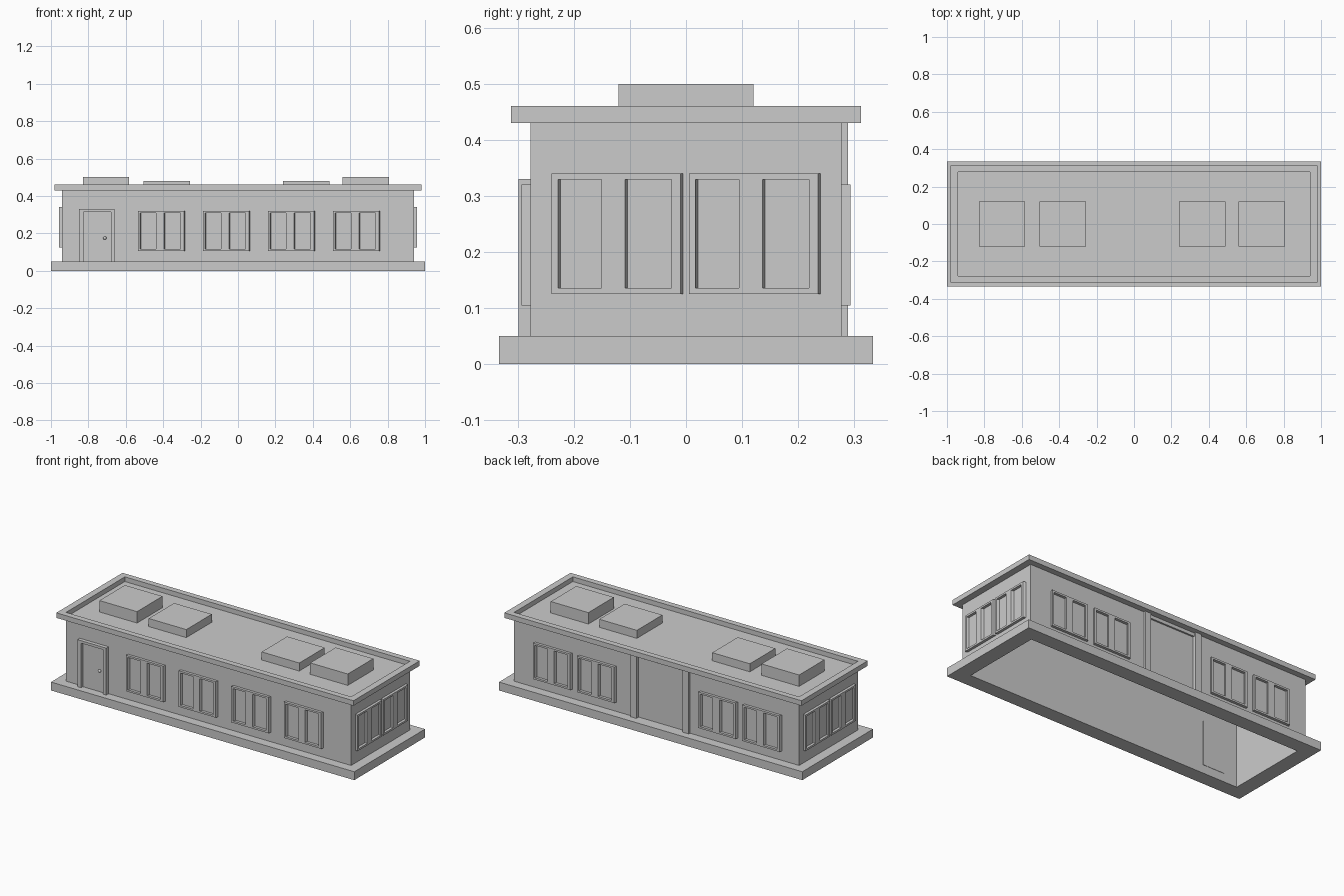
import bpy, bmesh
from math import radians
from mathutils import Matrix, Vector

cube = bpy.data.objects.get("Cube")
if cube:
    bpy.data.objects.remove(cube, do_unlink=True)

grey = bpy.data.materials.new("plain grey")
grey.use_nodes = True
colour = (0.6, 0.6, 0.6, 1)
grey.diffuse_color = colour
grey.node_tree.nodes["Principled BSDF"].inputs["Base Color"].default_value = colour

HX, HY = 0.94, 0.277      # half size of the walls
WALL = 0.03               # wall thickness


def finish(name, bm):
    bmesh.ops.recalc_face_normals(bm, faces=bm.faces)
    mesh = bpy.data.meshes.new(name)
    bm.to_mesh(mesh)
    bm.free()
    mesh.materials.append(grey)
    obj = bpy.data.objects.new(name, mesh)
    bpy.context.collection.objects.link(obj)
    return obj


def box(name, x, y, z):
    bm = bmesh.new()
    bmesh.ops.create_cube(bm, size=1)
    for v in bm.verts:
        v.co = Vector([(lo + hi) / 2 + c * (hi - lo) for c, (lo, hi) in zip(v.co, (x, y, z))])
    return finish(name, bm)


def lattice(name, us, vs, holes, depth, matrix, lean=0):
    """Plate on a grid of lines, with some cells left open, given a depth."""
    bm = bmesh.new()
    grid = [[bm.verts.new((u, v, 0)) for v in vs] for u in us]
    for i in range(len(us) - 1):
        for j in range(len(vs) - 1):
            if (i, j) not in holes:
                bm.faces.new((grid[i][j], grid[i + 1][j], grid[i + 1][j + 1], grid[i][j + 1]))
    for v in [v for v in bm.verts if not v.link_faces]:
        bm.verts.remove(v)
    top = bmesh.ops.extrude_face_region(bm, geom=bm.faces[:], use_keep_orig=True)["geom"]
    for v in top:
        if isinstance(v, bmesh.types.BMVert):
            v.co += Vector((-lean, 0, depth))
    bmesh.ops.transform(bm, matrix=matrix, verts=bm.verts)
    return finish(name, bm)


def ring(name, ox, oy, ix, iy, z0, z1):
    return lattice(name, (-ox, -ix, ix, ox), (-oy, -iy, iy, oy), {(1, 1)},
                   z1 - z0, Matrix.Translation((0, 0, z0)))


UPRIGHT = Matrix.Rotation(radians(90), 4, "X")


def on_wall(angle, distance):
    """Local x runs along the wall, local y up, local z outward."""
    return Matrix.Rotation(radians(angle), 4, "Z") @ Matrix.Translation((0, -distance, 0)) @ UPRIGHT


def window(name, angle, distance, start, width, low, high):
    us = [start + width * f for f in (0, 0.05, 0.39, 0.57, 0.93, 1)]
    vs = (low, low + 0.011, high - 0.011, high)
    lattice(name, us, vs, {(1, 1), (3, 1)}, 0.016, on_wall(angle, distance), lean=0.005)


# Shell: plinth, hollow walls, roof deck and parapet
ring("plinth", 1, 0.333, HX, HY, 0, 0.05)
walls = ring("walls", HX, HY, HX - WALL, HY - WALL, 0, 0.43)
box("roof_deck", (-HX, HX), (-HY, HY), (0.428, 0.432))
ring("parapet", 0.98, 0.312, HX, HY, 0.43, 0.46)

# Wide rear gateway: shallow recess with a post on each side
cutter = box("gateway_cutter", (-0.18, 0.125), (HY - 0.01, HY + 0.05), (0.05, 0.41))
cutter.hide_render = True
cutter.hide_viewport = True
cut = walls.modifiers.new("gateway recess", "BOOLEAN")
cut.operation = "DIFFERENCE"
cut.solver = "EXACT"
cut.object = cutter
for side, x in (("left", 0.125), ("right", -0.22)):
    box("gateway_post_" + side, (x, x + 0.04), (HY - 0.005, 0.289), (0.05, 0.43))

# Rooftop units, the outer pair taller
for i, (x, top) in enumerate(((-0.83, 0.5), (-0.505, 0.48), (0.24, 0.48), (0.56, 0.5))):
    box(f"rooftop_unit_{i + 1}", (x, x + 0.248), (-0.12, 0.12), (0.43, top))

# Windows on all four walls
for i, x in enumerate((-0.53, -0.183, 0.165, 0.512)):
    window(f"front_window_{i + 1}", 0, HY, x, 0.246, 0.105, 0.32)
for i, x in enumerate((-0.80, -0.51, 0.29, 0.58)):
    window(f"back_window_{i + 1}", 180, HY, x, 0.246, 0.105, 0.32)
for side, angle in (("left", 90), ("right", -90)):
    for i, x in enumerate((-0.235, 0.01)):
        window(f"{side}_window_{i + 1}", angle, HX, x, 0.23, 0.125, 0.34)

# Front door with frame and knob
lattice("door_frame", (-0.85, -0.825, -0.68, -0.66), (0.05, 0.315, 0.33), {(1, 0)},
        0.022, on_wall(0, HY))
box("door", (-0.825, -0.68), (-HY - 0.006, -HY + WALL + 0.002), (0.05, 0.315))
bm = bmesh.new()
bmesh.ops.create_uvsphere(bm, u_segments=12, v_segments=8, radius=0.009,
                          matrix=Matrix.Translation((-0.712, -HY - 0.011, 0.175)))
knob = finish("door_knob", bm)
for p in knob.data.polygons:
    p.use_smooth = True
